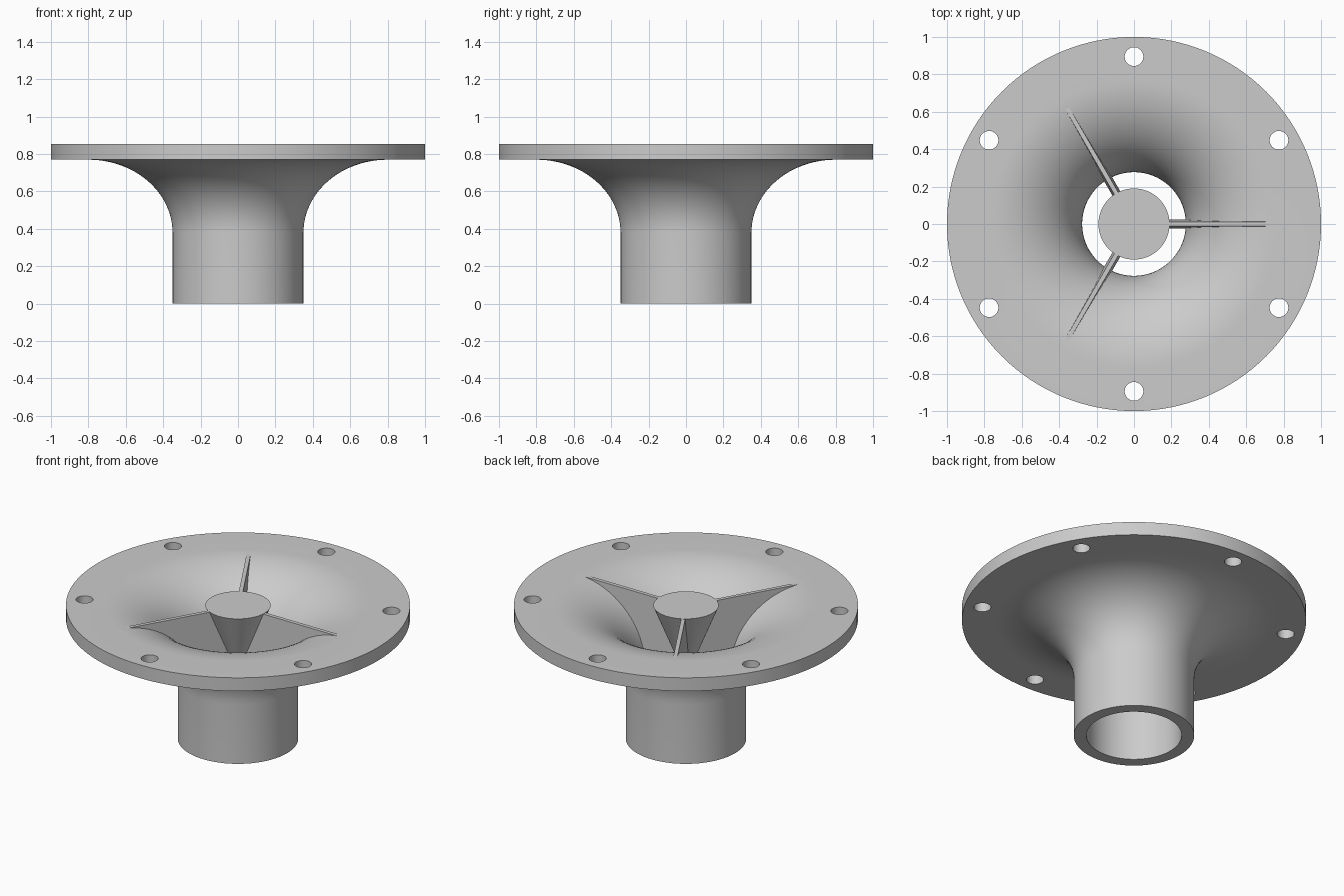
import bpy
import bmesh
from math import sin, cos, pi, radians

cube = bpy.data.objects.get("Cube")
if cube:
    bpy.data.objects.remove(cube)

grey = bpy.data.materials.new("light grey")
grey.use_nodes = True
grey.diffuse_color = (0.6, 0.6, 0.6, 1)
grey.node_tree.nodes["Principled BSDF"].inputs["Base Color"].default_value = grey.diffuse_color

TOP = 0.855       # flange top
UNDER = 0.77      # flange underside
THROAT = 0.4      # where the bore starts to flare
BORE = 0.277
SEGMENTS = 128


def add_object(name, bm):
    bmesh.ops.remove_doubles(bm, verts=bm.verts, dist=1e-5)
    bmesh.ops.recalc_face_normals(bm, faces=bm.faces)
    mesh = bpy.data.meshes.new(name)
    bm.to_mesh(mesh)
    bm.free()
    mesh.materials.append(grey)
    obj = bpy.data.objects.new(name, mesh)
    bpy.context.collection.objects.link(obj)
    return obj


def lathe(name, profile):
    bm = bmesh.new()
    verts = [bm.verts.new((r, 0, z)) for r, z in profile]
    edges = [bm.edges.new((a, b)) for a, b in zip(verts, verts[1:])]
    bmesh.ops.spin(bm, geom=verts + edges, cent=(0, 0, 0), axis=(0, 0, 1),
                   angle=2 * pi, steps=SEGMENTS, use_duplicate=False)
    return add_object(name, bm)


def flare(r0, z0, width, height, steps=24):
    """Quarter ellipse from a vertical wall out to a level rim."""
    return [(r0 + width * (1 - cos(t)), z0 + height * sin(t))
            for t in (pi / 2 * i / steps for i in range(steps + 1))]


def smooth(obj):
    bpy.ops.object.select_all(action='DESELECT')
    obj.select_set(True)
    bpy.context.view_layer.objects.active = obj
    bpy.ops.object.shade_smooth_by_angle(angle=radians(30))


# Flared horn: tube, bell and flange in one profile
inner = flare(BORE, THROAT, 0.493, TOP - THROAT)
outer = flare(0.35, 0.38, 0.45, UNDER - 0.38)
horn = lathe("horn_body", [(BORE, 0), (0.35, 0)] + outer
             + [(1, UNDER), (1, TOP)] + inner[::-1] + [(BORE, 0)])

# Six bolt holes through the flange
bm = bmesh.new()
for i in range(6):
    a = radians(30 + 60 * i)
    made = bmesh.ops.create_cone(bm, cap_ends=True, segments=32, radius1=0.05,
                                 radius2=0.05, depth=0.4)
    bmesh.ops.translate(bm, verts=made["verts"], vec=(0.895 * cos(a), 0.895 * sin(a), 0.81))
cutter = add_object("bolt_hole_cutter", bm)
cut = horn.modifiers.new("bolt holes", 'BOOLEAN')
cut.object = cutter
cut.solver = 'EXACT'
bpy.ops.object.select_all(action='DESELECT')
horn.select_set(True)
bpy.context.view_layer.objects.active = horn
bpy.ops.object.modifier_apply(modifier=cut.name)
bpy.data.objects.remove(cutter)
smooth(horn)

# Central cone pointing down the throat
plug = lathe("centre_cone", [(0, TOP), (0.19, TOP), (0.005, THROAT), (0, THROAT)])
smooth(plug)

# Three drafted fins joining the cone to the bell
fin_top = TOP - 0.003
bowl = [(r + 0.012, z) for r, z in inner if r < 0.7]
outline = [(0, fin_top), (0, THROAT)] + bowl + [(0.725, fin_top)]


def half_thickness(z):
    return 0.012 + 0.012 * (fin_top - z) / (fin_top - THROAT)


for i in range(3):
    a = radians(120 * i)
    bm = bmesh.new()
    sides = []
    for s in (-1, 1):
        ring = []
        for r, z in outline:
            y = s * half_thickness(z)
            ring.append(bm.verts.new((r * cos(a) - y * sin(a), r * sin(a) + y * cos(a), z)))
        bm.faces.new(ring)
        sides.append(ring)
    left, right = sides
    for j in range(len(outline)):
        k = (j + 1) % len(outline)
        bm.faces.new((left[j], left[k], right[k], right[j]))
    add_object(f"support_fin_{i + 1}", bm)
